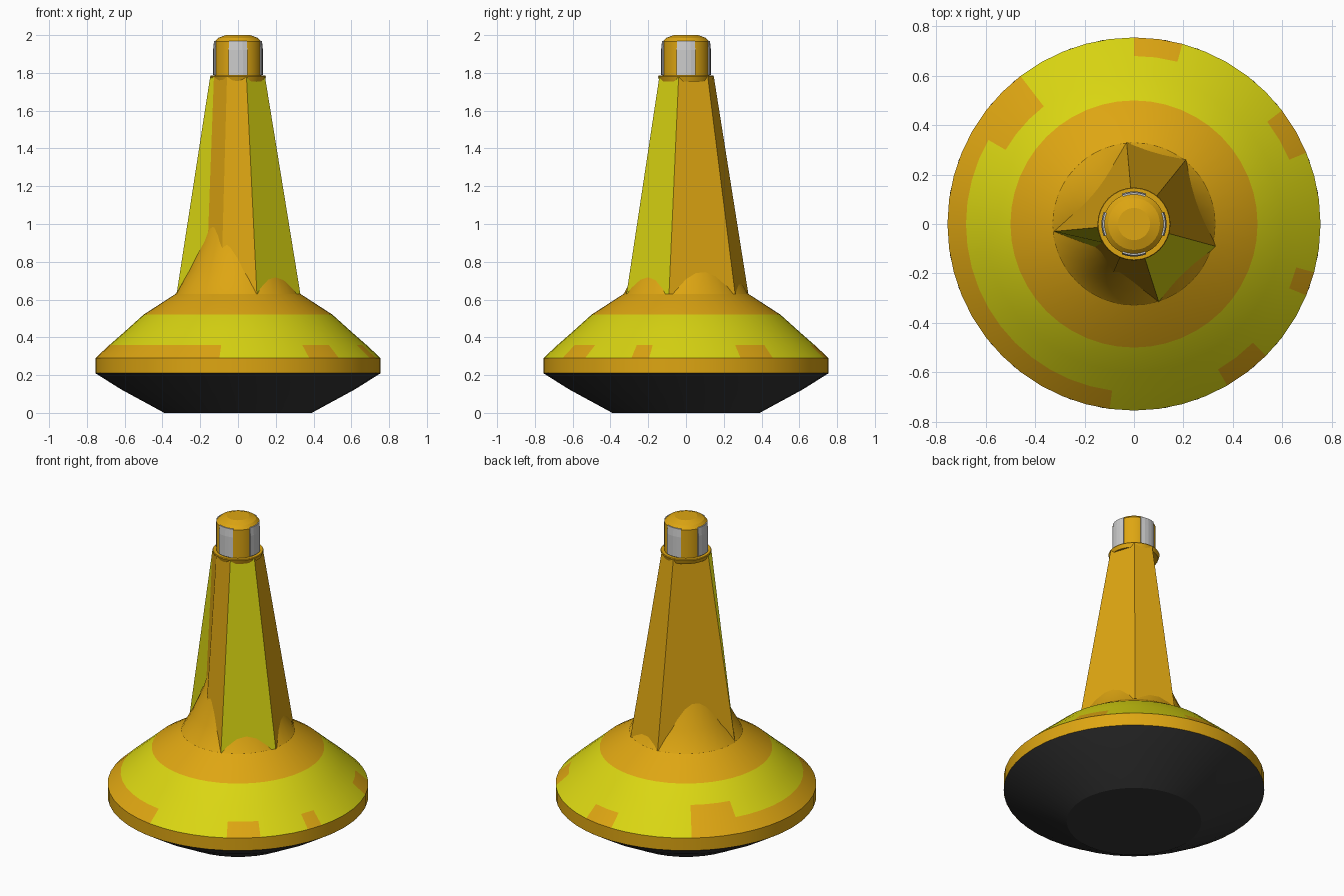
import bpy, bmesh, math
from mathutils import Vector

if "Cube" in bpy.data.objects:
    bpy.data.objects.remove(bpy.data.objects["Cube"])


def mat(name, rgb):
    m = bpy.data.materials.new(name)
    m.diffuse_color = (*rgb, 1)
    m.use_nodes = True
    m.node_tree.nodes["Principled BSDF"].inputs["Base Color"].default_value = m.diffuse_color
    return m


ORANGE = mat("orange_paint", (0.73, 0.38, 0.006))
YELLOW = mat("yellow_paint", (0.70, 0.67, 0.006))
DARK = mat("dark_rubber", (0.035, 0.035, 0.035))
SILVER = mat("lamp_glass", (0.55, 0.55, 0.55))


def finish(name, bm, mats, smooth=None):
    bmesh.ops.recalc_face_normals(bm, faces=bm.faces)
    me = bpy.data.meshes.new(name)
    bm.to_mesh(me)
    bm.free()
    ob = bpy.data.objects.new(name, me)
    bpy.context.collection.objects.link(ob)
    for m in mats:
        me.materials.append(m)
    if smooth:
        bpy.ops.object.select_all(action='DESELECT')
        ob.select_set(True)
        bpy.context.view_layer.objects.active = ob
        bpy.ops.object.shade_smooth_by_angle(angle=math.radians(smooth))
    return ob


def loft(bm, rings, cap_bottom=True, cap_top=True, pick=None):
    """Skin a stack of equal-length rings; pick(level, side) gives the material slot."""
    vs = [[bm.verts.new(p) for p in r] for r in rings]
    n = len(vs[0])
    for k in range(len(vs) - 1):
        for i in range(n):
            j = (i + 1) % n
            f = bm.faces.new((vs[k][i], vs[k][j], vs[k + 1][j], vs[k + 1][i]))
            f.material_index = pick(k, i) if pick else 0
    if cap_bottom:
        bm.faces.new(vs[0][::-1])
    if cap_top:
        bm.faces.new(vs[-1])


def circle(r, z, n):
    return [(r * math.cos(2 * math.pi * i / n), r * math.sin(2 * math.pi * i / n), z)
            for i in range(n)]


def lathe(name, profile, n, mats, pick=None, smooth=20, caps=(True, True)):
    bm = bmesh.new()
    loft(bm, [circle(r, z, n) for r, z in profile], *caps, pick)
    return finish(name, bm, mats, smooth)


# Dark underside
lathe("hull_bottom", [(0.39, 0), (0.62, 0.125), (0.755, 0.21)], 36, [DARK])

# Painted deck: orange rim and collar, yellow band with worn patches
SIDES = 48


def deck_paint(level, i):
    a = (i + 0.5) * 360 / SIDES
    worn = 130 < a < 152
    low_worn = worn or 152 < a < 263 or int(a / 7.5) in (4, 10, 11, 40, 41, 45, 3)
    if level == 1:
        return 0 if low_worn else 1
    if level == 2:
        return 0 if worn else 1
    return 1 if level == 3 else 0


lathe("deck", [(0.755, 0.21), (0.755, 0.29), (0.68, 0.36), (0.60, 0.43),
               (0.50, 0.52), (0.33, 0.63)], SIDES, [ORANGE, YELLOW], deck_paint)

# Round core flaring out at the foot of the tower
lathe("tower_core", [(0.34, 0.62), (0.33, 0.63), (0.265, 0.75), (0.20, 0.90),
                     (0.13, 1.15), (0.10, 1.77)], 32, [ORANGE], smooth=40)

# Faceted tower: flat panels with a recessed front-left bay
foot = [(0.10, -0.315), (0.33, -0.09), (0.21, 0.26), (-0.03, 0.33),
        (-0.325, -0.03), (-0.17, -0.10), (-0.09, -0.21)]
head = [Vector(p).normalized() * 0.148 for p in foot]
bm = bmesh.new()
loft(bm, [[(x, y, 0.63) for x, y in foot], [(x, y, 1.78) for x, y in head]],
     pick=lambda k, i: 1 if i in (0, 4) else 0)
finish("tower", bm, [ORANGE, YELLOW])

# Collar and lantern housing
lathe("lantern_collar", [(0.14, 1.755), (0.148, 1.78), (0.145, 1.785)], 32, [ORANGE])
lathe("lantern", [(0.125, 1.77), (0.125, 1.965), (0.105, 1.985), (0.065, 2.0)],
      32, [ORANGE])

# Four curved lamp windows
for q, side in enumerate(("right", "back", "left", "front")):
    bm = bmesh.new()
    rings = []
    for k in range(5):
        a = q * math.pi / 2 + math.radians(-22 + 11 * k)
        c, s = math.cos(a), math.sin(a)
        rings.append([(0.118 * c, 0.118 * s, 1.79), (0.132 * c, 0.132 * s, 1.79),
                      (0.132 * c, 0.132 * s, 1.92), (0.127 * c, 0.127 * s, 1.97),
                      (0.118 * c, 0.118 * s, 1.97)])
    loft(bm, rings)
    finish("lamp_window_" + side, bm, [SILVER])
